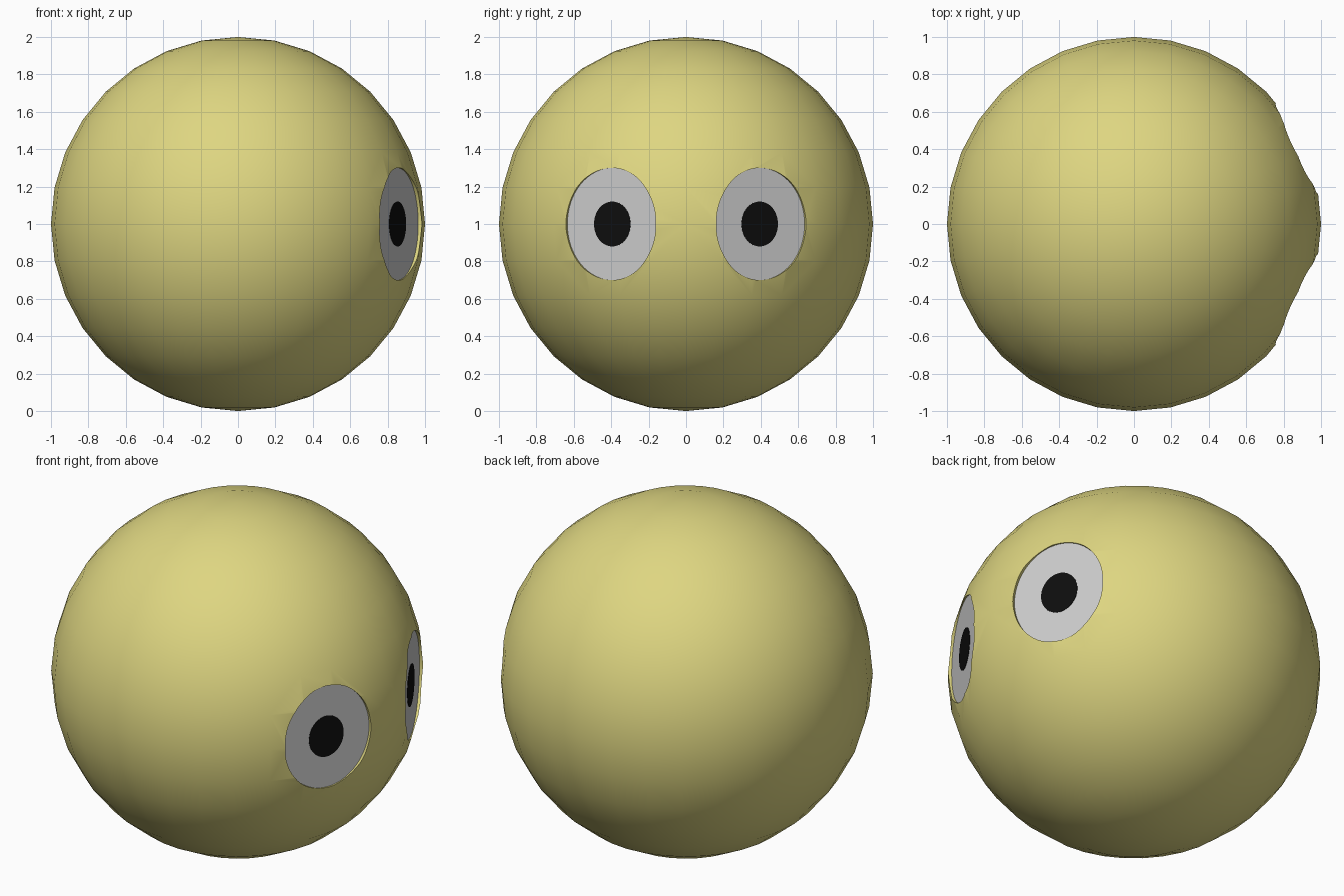
import bpy
from math import radians, cos, sin

if "Cube" in bpy.data.objects:
    bpy.data.objects.remove(bpy.data.objects["Cube"])

ANGLE = radians(24.8)     # sideways turn of each eye from +x
DEPTH = 0.939             # distance of the eye plane from the ball centre


def material(name, rgb):
    m = bpy.data.materials.new(name)
    m.diffuse_color = (*rgb, 1)
    m.use_nodes = True
    m.node_tree.nodes["Principled BSDF"].inputs["Base Color"].default_value = m.diffuse_color
    return m


def oval(name, side, half_w, half_h, near, far):
    """Elliptical cylinder along the eye axis, between two distances from the centre."""
    a, mid = side * ANGLE, (near + far) / 2
    bpy.ops.mesh.primitive_cylinder_add(
        vertices=64, radius=1, depth=far - near,
        location=(mid * cos(a), mid * sin(a), 1), rotation=(0, radians(90), a))
    ob = bpy.context.object
    ob.name = name
    ob.scale = (half_h, half_w, 1)
    bpy.ops.object.transform_apply(location=False, rotation=False, scale=True)
    return ob


yellow = material("yellow", (0.73, 0.67, 0.22))
black = material("black", (0.004, 0.004, 0.004))

# Ball body
bpy.ops.mesh.primitive_uv_sphere_add(segments=32, ring_count=16, radius=1, location=(0, 0, 1))
body = bpy.context.object
body.name = "ball_body"
body.data.materials.append(yellow)

# Shallow oval eye sockets
for side in (-1, 1):
    cutter = oval("socket_cutter", side, 0.265, 0.30, DEPTH - 0.004, 1.2)
    cutter.hide_render = True
    mod = body.modifiers.new("socket", 'BOOLEAN')
    mod.operation, mod.solver, mod.object = 'DIFFERENCE', 'EXACT', cutter
    bpy.context.view_layer.objects.active = body
    bpy.ops.object.modifier_apply(modifier=mod.name)
    bpy.data.objects.remove(cutter)

bpy.ops.object.select_all(action='DESELECT')
body.select_set(True)
bpy.context.view_layer.objects.active = body
bpy.ops.object.shade_smooth_by_angle(angle=radians(30))

# Flat eyes with dark pupils
for side, label in ((-1, "front"), (1, "back")):
    oval(label + "_eye", side, 0.265, 0.30, DEPTH - 0.003, DEPTH)
    pupil = oval(label + "_pupil", side, 0.107, 0.12, DEPTH - 0.002, DEPTH + 0.002)
    pupil.data.materials.append(black)
